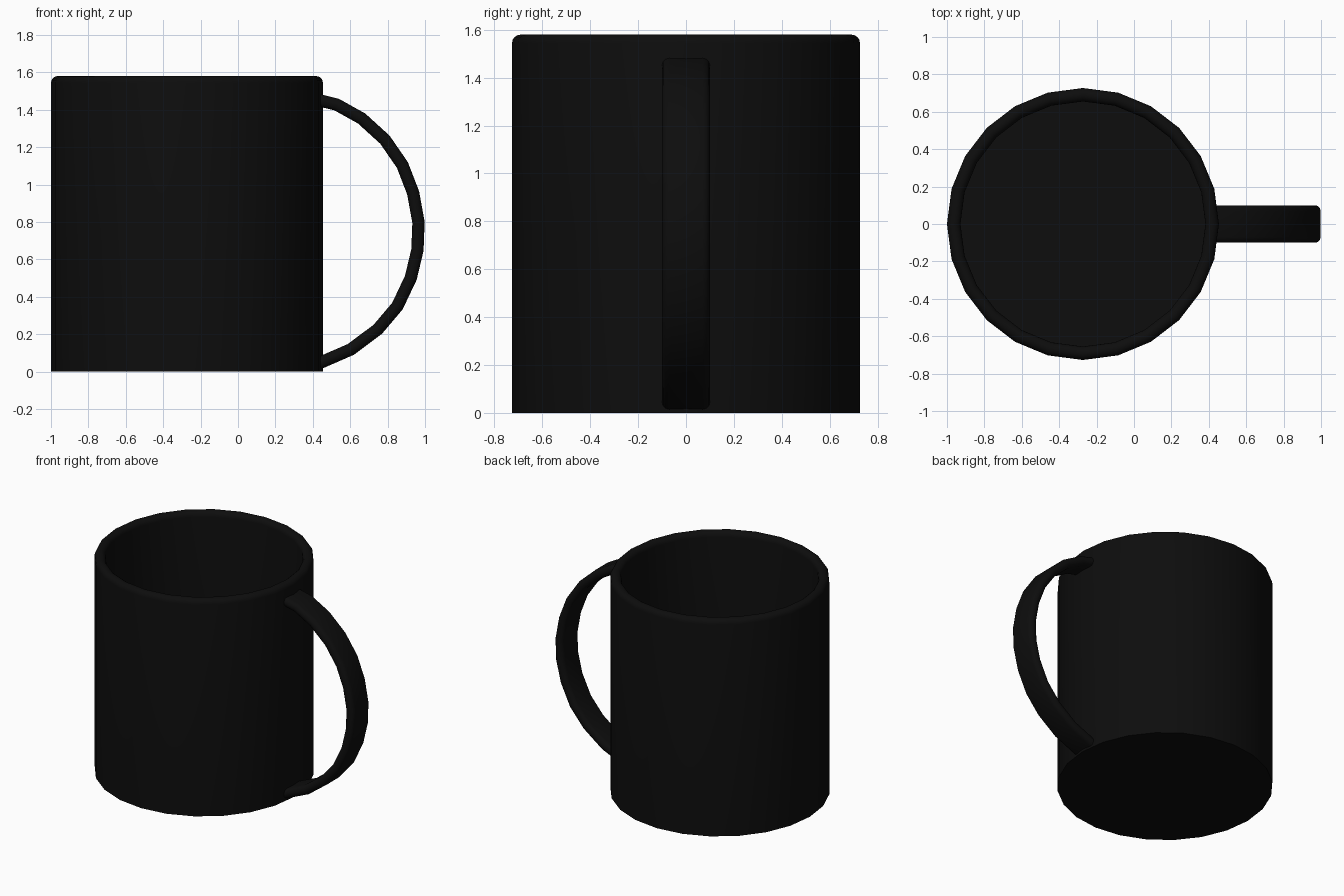
import bpy, bmesh, math
from mathutils import Vector

if "Cube" in bpy.data.objects:
    bpy.data.objects.remove(bpy.data.objects["Cube"])

CX, R, WALL, H, SIDES = -0.273, 0.727, 0.072, 1.58, 24

black = bpy.data.materials.new("black_glaze")
black.diffuse_color = (0.004, 0.004, 0.004, 1)
black.use_nodes = True
black.node_tree.nodes["Principled BSDF"].inputs["Base Color"].default_value = black.diffuse_color


def make_object(name, bm, angle):
    bmesh.ops.recalc_face_normals(bm, faces=bm.faces)
    mesh = bpy.data.meshes.new(name)
    bm.to_mesh(mesh)
    bm.free()
    ob = bpy.data.objects.new(name, mesh)
    bpy.context.collection.objects.link(ob)
    mesh.materials.append(black)
    bpy.ops.object.select_all(action='DESELECT')
    ob.select_set(True)
    bpy.context.view_layer.objects.active = ob
    bpy.ops.object.shade_smooth_by_angle(angle=math.radians(angle))
    return ob


def skin(bm, rings):
    # bridge successive closed rings and cap both ends
    loops = [[bm.verts.new(p) for p in ring] for ring in rings]
    for a, b in zip(loops, loops[1:]):
        n = len(a)
        for i in range(n):
            j = (i + 1) % n
            bm.faces.new((a[i], a[j], b[j], b[i]))
    bm.faces.new(loops[0])
    bm.faces.new(loops[-1])


# cup: outer wall, rounded rim, inner wall and floor
t = WALL / 2
rim = [(R - t + t * math.cos(math.pi * k / 8), H - t + t * math.sin(math.pi * k / 8))
       for k in range(9)]
profile = [(R, 0)] + rim + [(R - WALL, WALL)]
bm = bmesh.new()
skin(bm, [[(CX + r * math.cos(2 * math.pi * i / SIDES), r * math.sin(2 * math.pi * i / SIDES), z)
           for i in range(SIDES)] for r, z in profile])
make_object("cup", bm, 40)

# handle: flattened rounded section swept along the outer edge of the arc
outer = [(0.41, 1.49), (0.54, 1.458), (0.68, 1.38), (0.81, 1.262), (0.908, 1.12), (0.968, 0.965),
         (0.998, 0.80), (0.992, 0.645), (0.955, 0.49), (0.88, 0.332), (0.77, 0.202),
         (0.62, 0.09), (0.455, 0.018), (0.42, 0.008)]
path = [Vector((x, 0, z)) for x, z in outer]
half_w, half_t, corner = 0.1, 0.033, 0.03
section = []
for sy, sn, start in ((1, 1, 0), (-1, 1, 90), (-1, -1, 180), (1, -1, 270)):
    for k in range(4):
        a = math.radians(start + 30 * k)
        section.append((sy * (half_w - corner) + corner * math.cos(a),
                        sn * (half_t - corner) + corner * math.sin(a)))
rings = []
for i, p in enumerate(path):
    d = (path[min(i + 1, len(path) - 1)] - path[max(i - 1, 0)]).normalized()
    n = Vector((-d.z, 0, d.x))
    rings.append([p + n * (v - half_t) + Vector((0, u, 0)) for u, v in section])
bm = bmesh.new()
skin(bm, rings)
make_object("handle", bm, 40)
